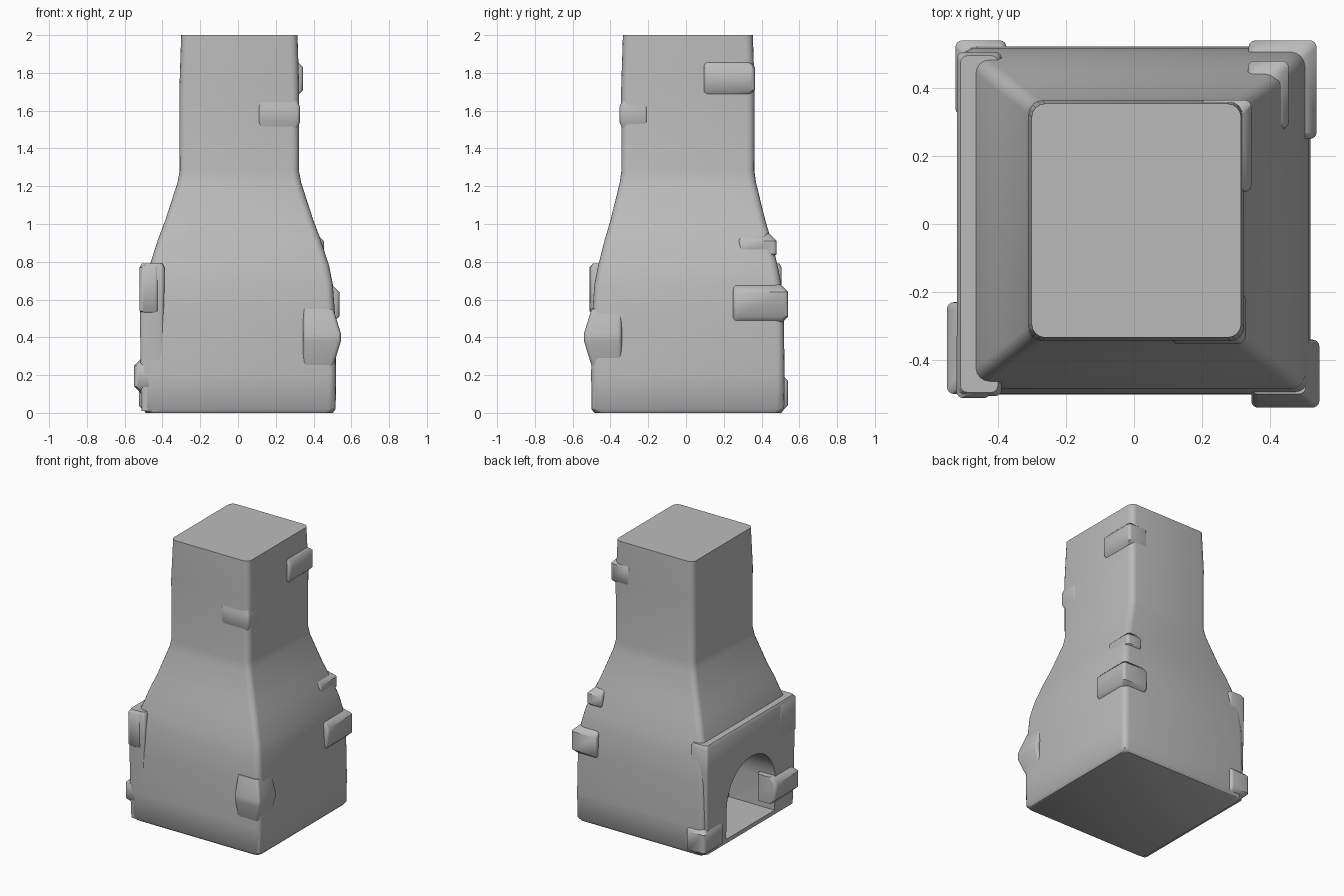
import bpy, bmesh
from math import cos, sin, pi, copysign

if "Cube" in bpy.data.objects:
    bpy.data.objects.remove(bpy.data.objects["Cube"], do_unlink=True)

stone = bpy.data.materials.new("grey stone")
stone.use_nodes = True
grey = (0.5, 0.5, 0.5, 1)
stone.diffuse_color = grey
stone.node_tree.nodes["Principled BSDF"].inputs["Base Color"].default_value = grey


def skin(name, rings):
    """Join matching rings of points into a closed, capped solid."""
    bm = bmesh.new()
    loops = [[bm.verts.new(point) for point in ring] for ring in rings]
    count = len(loops[0])
    for low, high in zip(loops, loops[1:]):
        for i in range(count):
            j = (i + 1) % count
            bm.faces.new((low[i], low[j], high[j], high[i]))
    bm.faces.new(loops[0])
    bm.faces.new(loops[-1])
    bmesh.ops.recalc_face_normals(bm, faces=bm.faces)
    mesh = bpy.data.meshes.new(name)
    bm.to_mesh(mesh)
    bm.free()
    mesh.materials.append(stone)
    part = bpy.data.objects.new(name, mesh)
    bpy.context.collection.objects.link(part)
    return part


def rounded_ring(z, center_x, center_y, half_x, half_y, radius, steps=4):
    """Horizontal rounded rectangle at height z."""
    ring = []
    for quarter, (side_x, side_y) in enumerate(((1, 1), (-1, 1), (-1, -1), (1, -1))):
        for step in range(steps + 1):
            angle = (quarter + step / steps) * pi / 2
            ring.append((center_x + side_x * (half_x - radius) + radius * cos(angle),
                         center_y + side_y * (half_y - radius) + radius * sin(angle), z))
    return ring


def worn_stone(name, x, y, bottom, top, size_x, size_y, soft=0.04):
    """Block with its outer corner at (x, y), drawn in at both ends."""
    rings = []
    for z, shrink in ((bottom, soft), (bottom + soft, 0), (top - soft, 0), (top, soft)):
        shrink = min(shrink, 0.04)
        outer_x = x - copysign(shrink, x)
        outer_y = y - copysign(shrink, y)
        inner_x = x - copysign(size_x, x)
        inner_y = y - copysign(size_y, y)
        rings.append(rounded_ring(z, (outer_x + inner_x) / 2, (outer_y + inner_y) / 2,
                                  abs(outer_x - inner_x) / 2, abs(outer_y - inner_y) / 2,
                                  radius=0.02))
    return skin(name, rings)


# Hearth base, sloping hood and square chimney in one skin
profile = [(0, 0.495), (0.02, 0.51), (0.2, 0.512), (0.5, 0.508), (0.68, 0.495),
           (0.78, 0.475), (0.92, 0.43), (1.02, 0.392), (1.22, 0.327),
           (1.28, 0.316), (1.72, 0.317), (2, 0.308)]
rings = []
for z, half in profile:
    # The chimney is a little deeper than it is wide
    deeper = 0.036 * min(1, max(0, (z - 0.8) / 0.45))
    rings.append(rounded_ring(z, 0.007, 0.01, half, half + deeper, radius=0.04))
body = skin("chimney_body", rings)

# Upright slab around the fire opening
slab_rows = [(0.01, 0.055), (0.2, 0.06), (0.6, 0.065), (0.77, 0.066), (0.79, 0.055)]
slab = skin("hearth_surround", [
    rounded_ring(z, -0.455, 0, thick, 0.44 + thick, radius=0.02) for z, thick in slab_rows])

# Arched fire opening, cut through the slab into the base
radius, spring, floor, arc_steps = 0.275, 0.26, 0.04, 16
arch = [(-radius, floor), (radius, floor)]
for step in range(arc_steps + 1):
    angle = pi * step / arc_steps
    arch.append((radius * cos(angle), spring + radius * sin(angle)))
cutter = skin("opening_cutter", [[(x, y, z) for y, z in arch] for x in (-0.7, -0.15)])
cutter.hide_render = True
for part in (body, slab):
    cut = part.modifiers.new("opening", "BOOLEAN")
    cut.operation = "DIFFERENCE"
    cut.solver = "EXACT"
    cut.object = cutter
    bpy.context.view_layer.objects.active = part
    bpy.ops.object.modifier_apply(modifier=cut.name)
bpy.data.objects.remove(cutter, do_unlink=True)

# Worn stones that swell out of the corners
stones = [
    worn_stone("front_corner_bulge", 0.545, -0.54, 0.25, 0.55, 0.2, 0.2, soft=0.13),
    worn_stone("back_corner_block", 0.537, 0.54, 0.47, 0.68, 0.2, 0.29),
    worn_stone("back_foot_block", -0.525, 0.54, 0.01, 0.2, 0.15, 0.22, soft=0.03),
    worn_stone("front_foot_block", -0.55, -0.5, 0.1, 0.29, 0.15, 0.27),
    worn_stone("front_slab_stone", -0.522, -0.512, 0.52, 0.79, 0.1, 0.2, soft=0.02),
    worn_stone("chimney_front_stone", 0.328, -0.352, 0.14 + 1.3, 1.72, 0.22, 0.15, soft=0.1),
    worn_stone("chimney_back_stone", 0.345, 0.365, 1.67, 1.87, 0.15, 0.27),
    worn_stone("hood_corner_stone", 0.455, 0.48, 0.8, 0.95, 0.12, 0.2),
]

bpy.ops.object.select_all(action="DESELECT")
for part in [body, slab] + stones:
    part.select_set(True)
bpy.context.view_layer.objects.active = body
bpy.ops.object.shade_smooth_by_angle(angle=pi / 4)
